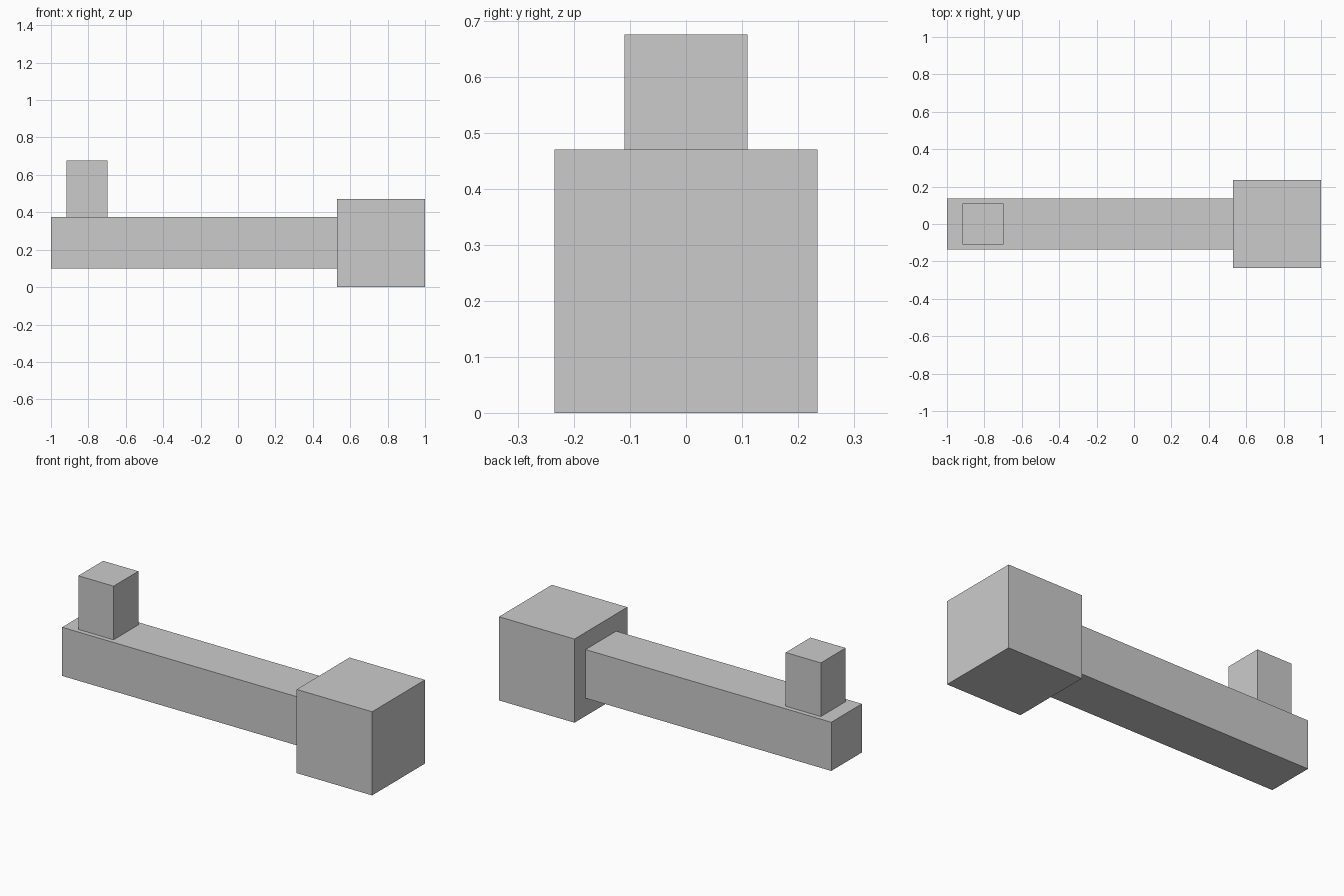
import bpy

if "Cube" in bpy.data.objects:
    bpy.data.objects.remove(bpy.data.objects["Cube"])


def box(name, lo, hi):
    """Axis-aligned box between two corners."""
    centre = [(a + b) / 2 for a, b in zip(lo, hi)]
    size = [b - a for a, b in zip(lo, hi)]
    bpy.ops.mesh.primitive_cube_add(size=1, location=centre)
    ob = bpy.context.object
    ob.name = name
    ob.scale = size
    bpy.ops.object.transform_apply(location=False, rotation=False, scale=True)
    return ob


# Large cube head at the right end
box("head_block", (0.53, -0.235, 0.0), (1.0, 0.235, 0.471))

# Long square bar reaching the head
box("bar", (-1.0, -0.136, 0.1), (0.53, 0.136, 0.374))

# Small upright post near the left end
box("post", (-0.917, -0.11, 0.374), (-0.698, 0.11, 0.676))
